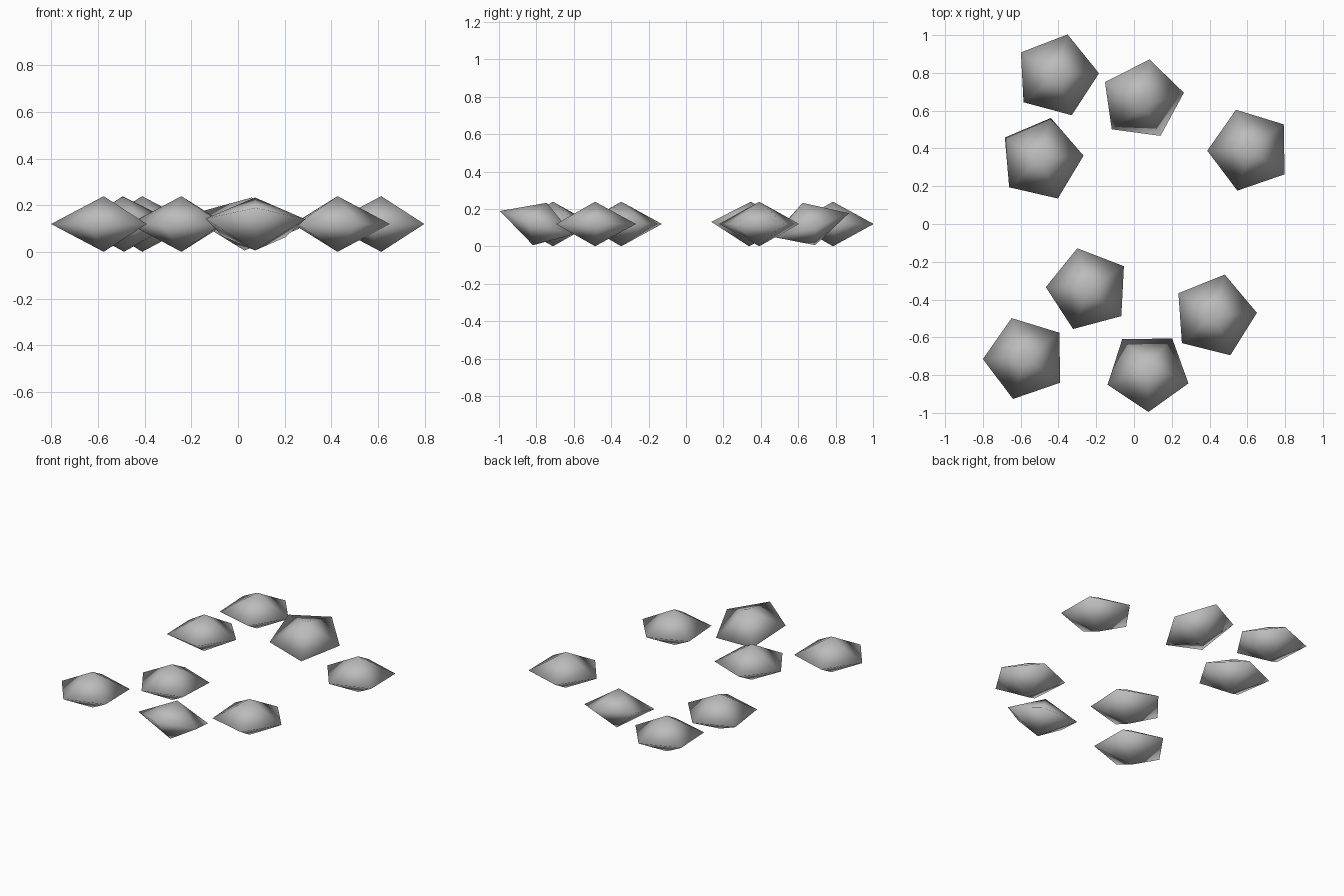
import bpy, bmesh
from math import radians, cos, sin, tau
from mathutils import Matrix, Vector

cube = bpy.data.objects.get("Cube")
if cube:
    bpy.data.objects.remove(cube)

RADIUS, HALF_HEIGHT, CENTRE_Z, SIDES = 0.225, 0.119, 0.12, 5

# Stone colour
grey = bpy.data.materials.new("stone_grey")
grey.use_nodes = True
grey.diffuse_color = (0.5, 0.5, 0.5, 1)
bsdf = next(n for n in grey.node_tree.nodes if n.type == 'BSDF_PRINCIPLED')
bsdf.inputs["Base Color"].default_value = grey.diffuse_color


def stone_mesh():
    """Five-sided double pyramid, smooth shaded all over."""
    bm = bmesh.new()
    rim = [bm.verts.new((RADIUS * cos(tau * i / SIDES), RADIUS * sin(tau * i / SIDES), 0))
           for i in range(SIDES)]
    top = bm.verts.new((0, 0, HALF_HEIGHT))
    bottom = bm.verts.new((0, 0, -HALF_HEIGHT))
    for i in range(SIDES):
        a, b = rim[i], rim[(i + 1) % SIDES]
        bm.faces.new((a, b, top))
        bm.faces.new((b, a, bottom))
    for f in bm.faces:
        f.smooth = True
    mesh = bpy.data.meshes.new("stone")
    bm.to_mesh(mesh)
    bm.free()
    mesh.materials.append(grey)
    return mesh


# Stones: name, x, y, turn, lean angle, lean direction (degrees)
stones = [
    ("back_right_stone", -0.41, 0.786, 3, 0, 0),
    ("middle_right_stone", -0.491, 0.342, 5, 3, 122),
    ("back_stone", 0.043, 0.657, 9, 18, -65),
    ("back_left_stone", 0.613, 0.392, 37, 0, 0),
    ("inner_right_stone", -0.242, -0.346, 33, 0, 0),
    ("front_right_stone", -0.575, -0.711, 37, 0, 0),
    ("front_left_stone", 0.426, -0.486, 4, 0, 0),
    ("front_stone", 0.073, -0.781, -17, 18, 90),
]
mesh = stone_mesh()
for name, x, y, turn, lean, direction in stones:
    obj = bpy.data.objects.new(name, mesh)
    bpy.context.collection.objects.link(obj)
    d = radians(direction)
    axis = Vector((-sin(d), cos(d), 0))
    obj.matrix_world = (Matrix.Translation((x, y, CENTRE_Z))
                        @ Matrix.Rotation(radians(lean), 4, axis)
                        @ Matrix.Rotation(radians(turn), 4, 'Z'))
